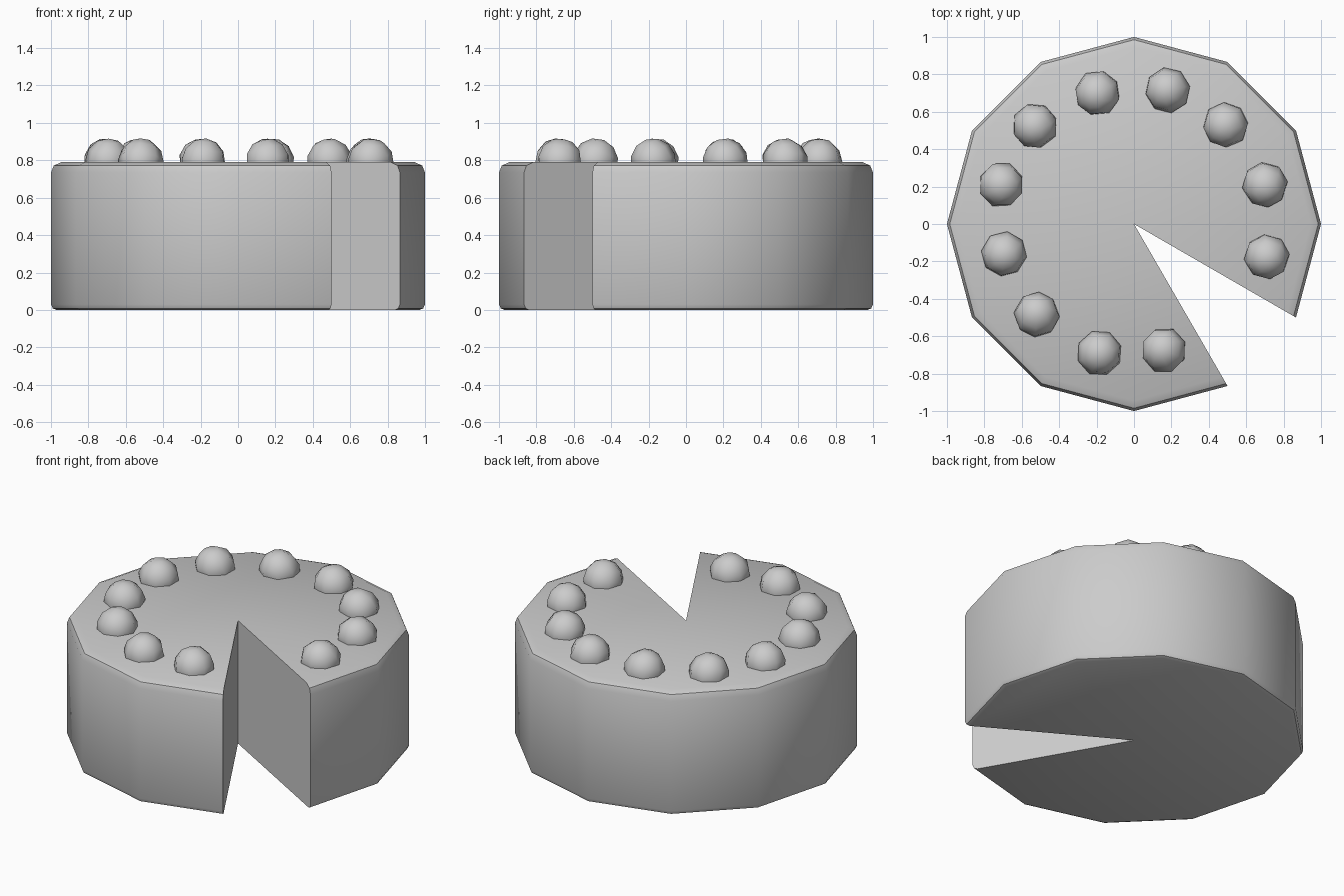
import bpy, bmesh, math, random
from mathutils import Matrix, Vector, Euler

if "Cube" in bpy.data.objects:
    bpy.data.objects.remove(bpy.data.objects["Cube"])

random.seed(4)


def finish(bm, name, angle):
    bmesh.ops.recalc_face_normals(bm, faces=bm.faces)
    mesh = bpy.data.meshes.new(name)
    bm.to_mesh(mesh)
    bm.free()
    obj = bpy.data.objects.new(name, mesh)
    bpy.context.collection.objects.link(obj)
    bpy.ops.object.select_all(action='DESELECT')
    obj.select_set(True)
    bpy.context.view_layer.objects.active = obj
    bpy.ops.object.shade_smooth_by_angle(angle=math.radians(angle))
    return obj


# Cake body: bevelled profile swept over eleven of twelve segments
profile = [(0.97, 0), (0.99, 0.008), (1, 0.03), (1, 0.735),
           (0.985, 0.772), (0.945, 0.79)]
bm = bmesh.new()
bottom, top = bm.verts.new((0, 0, 0)), bm.verts.new((0, 0, 0.79))
columns = []
for i in range(12):
    a = math.radians(-30 + 30 * i)
    columns.append([bm.verts.new((r * math.cos(a), r * math.sin(a), z))
                    for r, z in profile])
for c, d in zip(columns, columns[1:]):
    for k in range(len(profile) - 1):
        bm.faces.new((c[k], d[k], d[k + 1], c[k + 1]))
# Flat base, icing top and the two cut faces
bm.faces.new([bottom] + [c[0] for c in columns])
bm.faces.new([top] + [c[-1] for c in columns])
for c in (columns[0], columns[-1]):
    bm.faces.new([bottom] + c + [top])
finish(bm, "cake_body", 40)

# Ring of eleven tilted low-poly berries, placed slightly unevenly
spots = [(0.71, -0.175), (0.70, 0.21), (0.49, 0.53), (0.18, 0.715),
         (-0.195, 0.70), (-0.53, 0.525), (-0.71, 0.21), (-0.695, -0.16),
         (-0.52, -0.485), (-0.185, -0.69), (0.16, -0.675)]
for i, (x, y) in enumerate(spots):
    bm = bmesh.new()
    bmesh.ops.create_uvsphere(bm, u_segments=8, v_segments=6, radius=0.123)
    tilt = Euler((random.uniform(-0.35, 0.35), random.uniform(-0.35, 0.35),
                  random.uniform(0, 6.28))).to_matrix().to_4x4()
    bm.transform(Matrix.Translation(Vector((x, y, 0.795))) @ tilt)
    finish(bm, f"berry_{i + 1}", 60)
